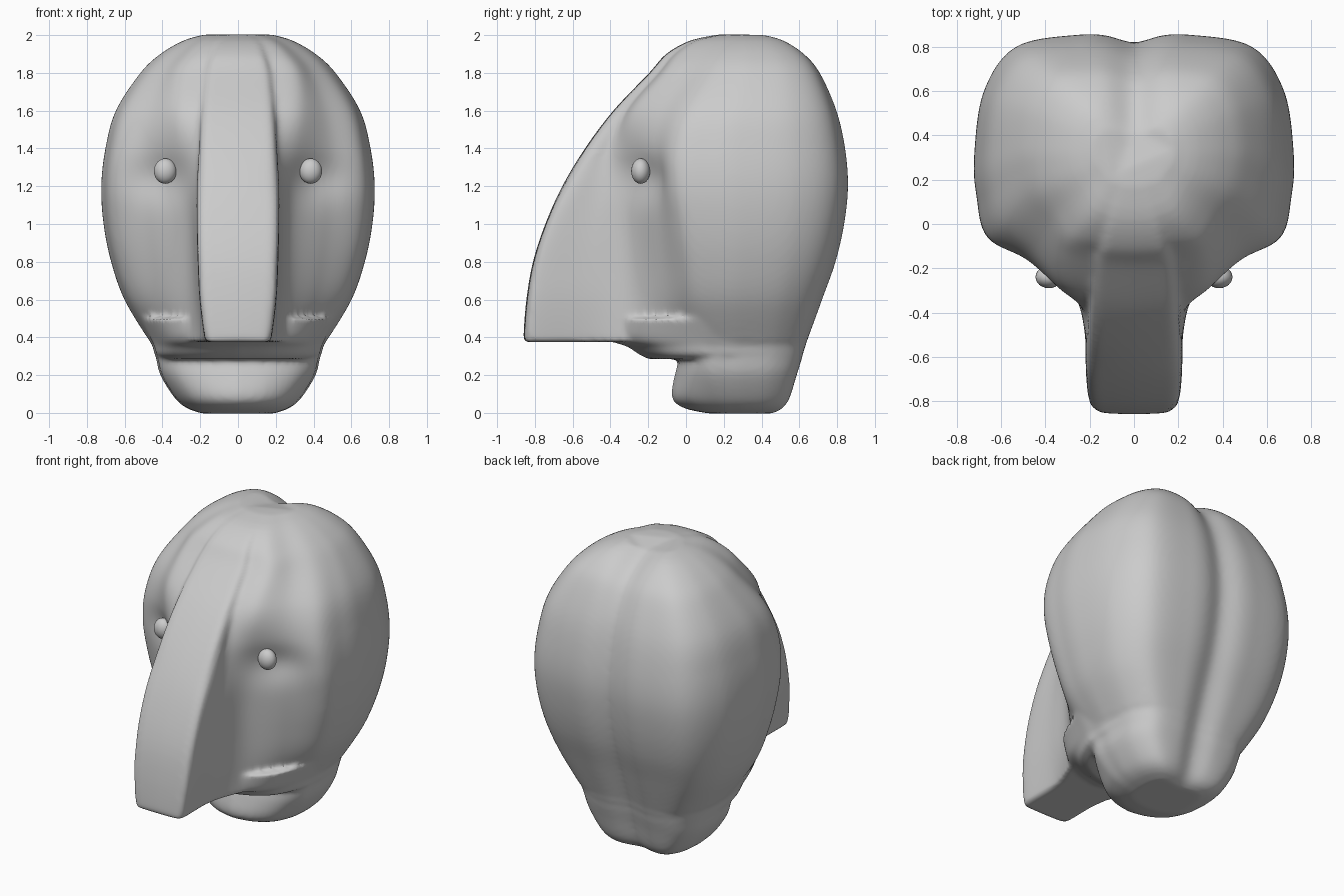
import bpy, bmesh, math

if "Cube" in bpy.data.objects:
    bpy.data.objects.remove(bpy.data.objects["Cube"])


def catmull(pts, n):
    """Smooth samples through a list of tuples."""
    out = []
    for i in range(len(pts) - 1):
        p1, p2 = pts[i], pts[i + 1]
        p0 = pts[i - 1] if i else p1
        p3 = pts[i + 2] if i + 2 < len(pts) else p2
        for k in range(n):
            t = k / n
            out.append(tuple(0.5 * (2 * b + (c - a) * t + (2 * a - 5 * b + 4 * c - d) * t * t
                                    + (3 * b - a - 3 * c + d) * t ** 3)
                             for a, b, c, d in zip(p0, p1, p2, p3)))
    return out + [tuple(pts[-1])]


def step(a, b, v):
    t = min(1, max(0, (v - a) / (b - a)))
    return t * t * (3 - 2 * t)


def back_points(w, b, c):
    """Half outline from the temple round to the middle of the back."""
    d = b - c
    return [(w * 0.985, c + d * 0.2), (w, c + d * 0.4), (w * 0.94, c + d * 0.72),
            (w * 0.74, c + d * 0.94), (w * 0.35, b), (0, b)]


def head_section(w, b, n, nw, cx, cy, fy):
    return [(0, n), (nw * 0.5, n + 0.003), (nw * 0.86, n + 0.012), (nw * 0.98, n + 0.06),
            (nw * 1.02, n + (cy - n) * 0.6), (cx, cy),
            (cx + (w * 0.92 - cx) * 0.5, cy + (fy - cy) * 0.55), (w * 0.92, fy)] + back_points(w, b, fy)


def jaw_section(w, b, f, c):
    return [(0, f), (w * 0.4, f + (c - f) * 0.12), (w * 0.75, f + (c - f) * 0.45),
            (w * 0.95, c)] + back_points(w, b, c)


def deform(x, y, z):
    a = abs(x)
    if y < 0.1:  # eye sockets
        y += 0.05 * math.exp(-((a - 0.40) / 0.15) ** 2 - ((z - 1.25) / 0.13) ** 2)
    groove = math.exp(-(x / 0.10) ** 2) * step(0.2, 0.55, y)
    y -= 0.035 * groove
    z -= 0.04 * groove * step(1.6, 2, z)
    return x, y, z


def loft(bm, rows, section, levels):
    rings = []
    for row in catmull(rows, levels):
        half = catmull(section(*row[1:]), 8)
        ring = half + [(-x, y) for x, y in half[-2:0:-1]]
        rings.append([bm.verts.new(deform(x, y, row[0])) for x, y in ring])
    m = len(rings[0])
    for r, s in zip(rings, rings[1:]):
        for i in range(m):
            bm.faces.new((r[i], r[(i + 1) % m], s[(i + 1) % m], s[i]))
    bm.faces.new(rings[0][::-1])
    bm.faces.new(rings[-1])


bm = bmesh.new()
# skull with long nose: z, half width, back, nose front, nose half width, cheek x, cheek y, temple y
loft(bm, [
    (0.375, 0.46, 0.64, -0.845, 0.165, 0.26, -0.30, 0.08),
    (0.40, 0.48, 0.65, -0.86, 0.18, 0.26, -0.30, 0.08),
    (0.60, 0.60, 0.72, -0.845, 0.205, 0.265, -0.30, 0.03),
    (0.80, 0.67, 0.79, -0.81, 0.215, 0.27, -0.30, 0.0),
    (1.00, 0.71, 0.835, -0.745, 0.22, 0.28, -0.30, -0.03),
    (1.20, 0.722, 0.855, -0.655, 0.22, 0.30, -0.30, -0.06),
    (1.40, 0.70, 0.84, -0.535, 0.21, 0.32, -0.31, -0.06),
    (1.60, 0.645, 0.795, -0.385, 0.20, 0.33, -0.27, 0.0),
    (1.80, 0.515, 0.71, -0.195, 0.18, 0.31, -0.11, 0.12),
    (1.90, 0.41, 0.63, -0.105, 0.15, 0.25, -0.03, 0.17),
    (1.97, 0.29, 0.53, 0.02, 0.12, 0.18, 0.07, 0.22),
    (2.003, 0.18, 0.44, 0.17, 0.07, 0.11, 0.20, 0.27)], head_section, 8)
# upper lip: z, half width, back, front, corner y
loft(bm, [(0.285, 0.40, 0.615, -0.20, 0.08), (0.31, 0.44, 0.62, -0.25, 0.06),
          (0.35, 0.45, 0.635, -0.31, 0.05), (0.39, 0.47, 0.645, -0.40, 0.05),
          (0.50, 0.53, 0.68, -0.40, 0.05)], jaw_section, 4)
# lower jaw
loft(bm, [(-0.003, 0.19, 0.47, 0.12, 0.2), (0.025, 0.27, 0.52, -0.01, 0.18),
          (0.08, 0.335, 0.555, -0.075, 0.15), (0.20, 0.41, 0.59, -0.06, 0.12),
          (0.30, 0.435, 0.62, -0.03, 0.11), (0.40, 0.46, 0.64, 0.0, 0.12)], jaw_section, 5)
bmesh.ops.recalc_face_normals(bm, faces=bm.faces)
mesh = bpy.data.meshes.new("head")
bm.to_mesh(mesh)
bm.free()
head = bpy.data.objects.new("head", mesh)
bpy.context.collection.objects.link(head)
# fuse the parts and soften the joins
rem = head.modifiers.new("fuse", 'REMESH')
rem.mode = 'VOXEL'
rem.voxel_size = 0.016
rem.use_smooth_shade = True
soft = head.modifiers.new("soften", 'SMOOTH')
soft.factor = 0.5
soft.iterations = 5

# eyes
for side, name in ((-1, "left_eye"), (1, "right_eye")):
    bpy.ops.mesh.primitive_uv_sphere_add(segments=24, ring_count=16, radius=1,
                                         location=(side * 0.385, -0.24, 1.28))
    eye = bpy.context.object
    eye.name = name
    eye.scale = (0.06, 0.05, 0.067)
    bpy.ops.object.shade_smooth()
